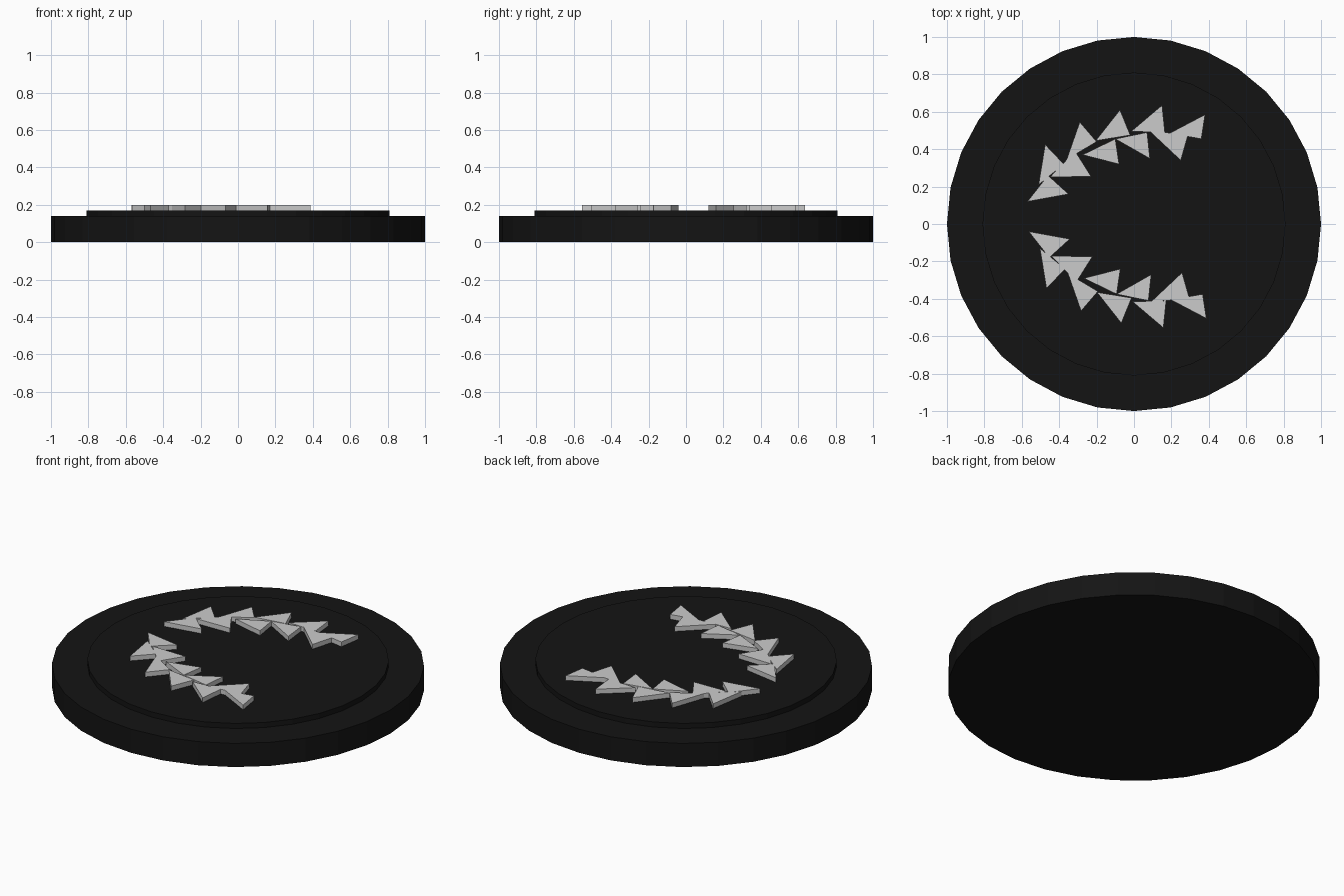
import bpy, bmesh, math

if "Cube" in bpy.data.objects:
    bpy.data.objects.remove(bpy.data.objects["Cube"])

black = bpy.data.materials.new("black")
black.diffuse_color = (0.007, 0.007, 0.007, 1)
black.use_nodes = True
black.node_tree.nodes["Principled BSDF"].inputs["Base Color"].default_value = black.diffuse_color


def prism(bm, outline, z0, z1):
    """Extrude a closed outline between two heights."""
    face = bm.faces.new([bm.verts.new((x, y, z0)) for x, y in outline])
    ext = bmesh.ops.extrude_face_region(bm, geom=[face], use_keep_orig=True)
    moved = [g for g in ext["geom"] if isinstance(g, bmesh.types.BMVert)]
    bmesh.ops.translate(bm, verts=moved, vec=(0, 0, z1 - z0))


def finish(name, bm, mat=None):
    bmesh.ops.recalc_face_normals(bm, faces=bm.faces)
    mesh = bpy.data.meshes.new(name)
    bm.to_mesh(mesh)
    bm.free()
    obj = bpy.data.objects.new(name, mesh)
    bpy.context.collection.objects.link(obj)
    if mat:
        mesh.materials.append(mat)
    return obj


def disc(name, radius, z0, z1):
    bm = bmesh.new()
    ring = [(radius * math.cos(math.tau * i / 32), radius * math.sin(math.tau * i / 32))
            for i in range(32)]
    prism(bm, ring, z0, z1)
    return finish(name, bm, black)


# Base disc and the raised plate on it
disc("base_disc", 1.0, 0.0, 0.14)
disc("raised_plate", 0.81, 0.14, 0.17)

# Each leaf is a triangle: tip, then the two base corners
LEAVES = [
    ((-0.57, 0.12), (-0.46, 0.26), (-0.35, 0.16)),
    ((-0.475, 0.425), (-0.51, 0.21), (-0.375, 0.32)),
    ((-0.23, 0.255), (-0.45, 0.25), (-0.315, 0.39)),
    ((-0.29, 0.545), (-0.36, 0.345), (-0.20, 0.44)),
    ((-0.08, 0.32), (-0.275, 0.37), (-0.10, 0.455)),
    ((-0.075, 0.61), (-0.205, 0.445), (-0.02, 0.475)),
    ((0.085, 0.35), (-0.10, 0.455), (0.07, 0.49)),
    ((0.15, 0.635), (-0.015, 0.495), (0.165, 0.49)),
    ((0.25, 0.34), (0.085, 0.495), (0.29, 0.48)),
    ((0.38, 0.585), (0.19, 0.485), (0.36, 0.455)),
]

# Two leaf branches, mirrored across y = 0.04
for name, side, shift in (("upper_leaf_branch", 1, 0.0), ("lower_leaf_branch", -1, 0.007)):
    bm = bmesh.new()
    for leaf in LEAVES:
        prism(bm, [(x + shift, 0.04 + side * (y - 0.04)) for x, y in leaf], 0.165, 0.198)
    finish(name, bm)
